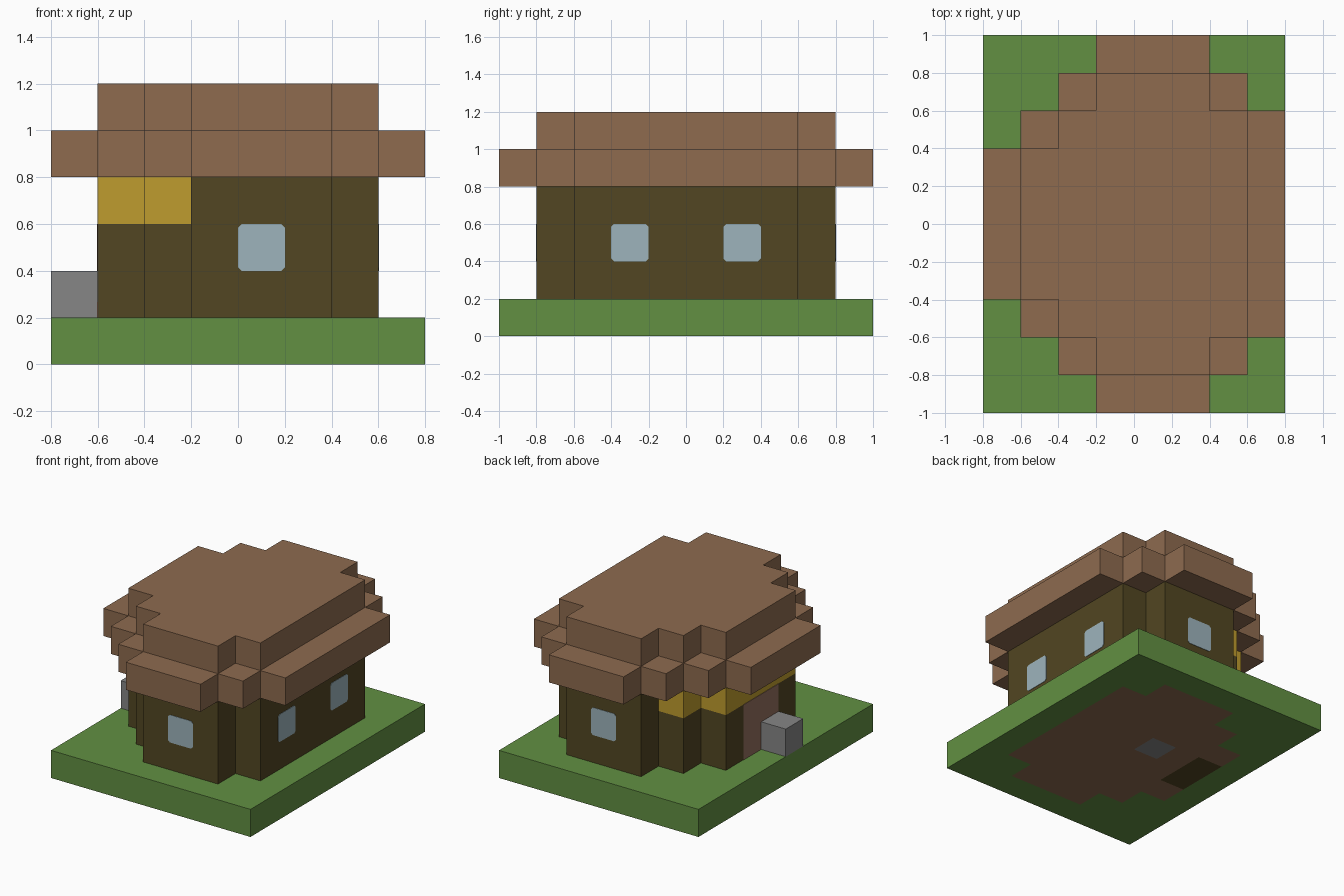
import bpy, bmesh
from mathutils import Vector, Matrix

if "Cube" in bpy.data.objects:
    bpy.data.objects.remove(bpy.data.objects["Cube"], do_unlink=True)

U = 0.2  # size of one building block


def material(name, rgb):
    lin = [((c / 255 + 0.055) / 1.055) ** 2.4 for c in rgb] + [1.0]
    m = bpy.data.materials.new(name)
    m.use_nodes = True
    m.diffuse_color = lin
    m.node_tree.nodes["Principled BSDF"].inputs["Base Color"].default_value = lin
    return m


GRASS = material("grass_green", (98, 144, 66))
BROWN = material("roof_brown", (142, 107, 79))
TIMBER = material("dark_timber", (82, 70, 34))
STRAW = material("straw_yellow", (191, 156, 46))
GLASS = material("pale_glass", (157, 180, 188))
STONE = material("stone_grey", (134, 134, 134))
DOOR = material("door_brown", (148, 112, 94))


def finish(bm, name, mats):
    bmesh.ops.recalc_face_normals(bm, faces=bm.faces)
    mesh = bpy.data.meshes.new(name)
    bm.to_mesh(mesh)
    bm.free()
    for m in mats:
        mesh.materials.append(m)
    ob = bpy.data.objects.new(name, mesh)
    bpy.context.collection.objects.link(ob)
    return ob


def extrude_up(bm, faces, height):
    out = bmesh.ops.extrude_face_region(bm, geom=faces)
    verts = [g for g in out["geom"] if isinstance(g, bmesh.types.BMVert)]
    bmesh.ops.translate(bm, verts=verts, vec=(0, 0, height))


# Stepped plan: (left, right, half depth) in blocks, widest first
HOUSE = [(-3, 3, 2), (-2, 3, 3), (-1, 2, 4)]
EAVES = [(-4, 4, 2), (-3, 4, 3), (-2, 3, 4), (-1, 2, 5)]


def stepped_outline(rows):
    half = []
    for left, right, depth in rows:
        # walk up the left side; each row starts where the last one ended
        if half:
            half.append((left, half[-1][1]))
        half.append((left, depth))
    for i in range(len(rows) - 1, -1, -1):
        right, depth = rows[i][1:]
        half.append((right, depth))
        if i:
            half.append((right, rows[i - 1][2]))
    pts = half + [(x, -y) for x, y in reversed(half)]
    # drop repeated and straight-through points
    pts = [p for i, p in enumerate(pts) if p != pts[i - 1]]
    n = len(pts)
    return [p for i, p in enumerate(pts)
            if not (pts[i - 1][0] == p[0] == pts[(i + 1) % n][0]
                    or pts[i - 1][1] == p[1] == pts[(i + 1) % n][1])]


def stepped_block(rows, z0, z1):
    bm = bmesh.new()
    face = bm.faces.new([bm.verts.new((x * U, y * U, z0 * U))
                         for x, y in stepped_outline(rows)])
    extrude_up(bm, [face], (z1 - z0) * U)
    return bm


def in_house(x, y):
    return any(l * U < x < r * U and abs(y) < d * U for l, r, d in HOUSE)


# Ground slab, with the house floor showing on its underside
bm = bmesh.new()
bmesh.ops.create_grid(bm, x_segments=8, y_segments=10, size=1)
bmesh.ops.scale(bm, vec=(4 * U, 5 * U, 1), verts=bm.verts)
extrude_up(bm, bm.faces[:], U)
for f in bm.faces:
    c = f.calc_center_median()
    if c.z < 0.01 and in_house(c.x, c.y):
        f.material_index = 1
        if -3 * U < c.x < -2 * U and abs(c.y) < U:
            f.material_index = 2  # door sill
        elif -U < c.x < 0 and 0 < c.y < U:
            f.material_index = 3  # hearth stone
bmesh.ops.dissolve_limit(bm, angle_limit=0.01, verts=bm.verts, edges=bm.edges,
                         delimit={"MATERIAL"})
finish(bm, "ground", [GRASS, BROWN, TIMBER, STONE])

# Walls, with a straw band along the top of the door side
bm = stepped_block(HOUSE, 1, 4)
bmesh.ops.bisect_plane(bm, geom=bm.verts[:] + bm.edges[:] + bm.faces[:],
                       plane_co=(0, 0, 3 * U), plane_no=(0, 0, 1))
for f in bm.faces:
    c = f.calc_center_median()
    if c.z > 3 * U and c.x < -1.1 * U:
        f.material_index = 1
finish(bm, "walls", [TIMBER, STRAW])

# Two roof tiers
finish(stepped_block(EAVES, 4, 5), "roof_eaves", [BROWN])
finish(stepped_block(HOUSE, 5, 6), "roof_top", [BROWN])


def plate(name, mat, centre, normal, size=1, chamfer=0.0):
    bm = bmesh.new()
    bmesh.ops.create_grid(bm, x_segments=1, y_segments=1, size=size * U / 2)
    if chamfer:
        bmesh.ops.bevel(bm, geom=bm.verts[:], offset=chamfer, segments=1,
                        affect="VERTICES")
    extrude_up(bm, bm.faces[:], 0.003)
    turn = Vector(normal).to_track_quat("Z", "Y").to_matrix().to_4x4()
    bm.transform(Matrix.Translation(Vector(centre) * U) @ turn)
    return finish(bm, name, [mat])


# Windows: one front, one back, two on the long side
for name, centre, normal in [
        ("front_window", (0.5, -4, 2.5), (0, -1, 0)),
        ("back_window", (0.5, 4, 2.5), (0, 1, 0)),
        ("side_window_front", (3, -1.5, 2.5), (1, 0, 0)),
        ("side_window_back", (3, 1.5, 2.5), (1, 0, 0))]:
    plate(name, GLASS, centre, normal, chamfer=0.015)

# Door and the stone block beside it
plate("door", DOOR, (-3, 0, 2), (-1, 0, 0), size=2)
bm = bmesh.new()
bmesh.ops.create_cube(bm, size=U)
bmesh.ops.translate(bm, verts=bm.verts, vec=Vector((-3.5, -0.5, 1.5)) * U)
finish(bm, "stone_block", [STONE])
